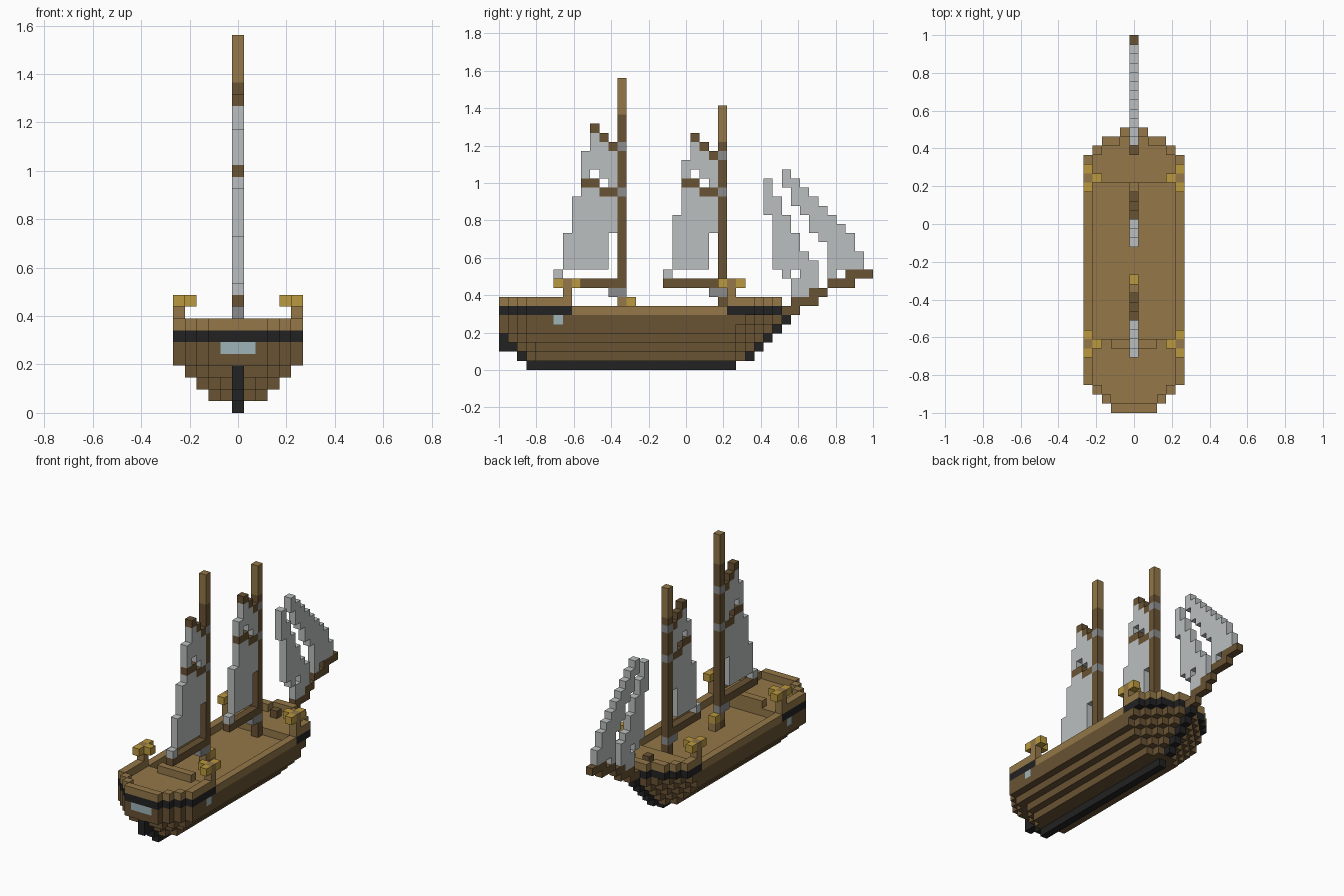
import bpy, bmesh
from mathutils import Vector

cube = bpy.data.objects.get("Cube")
if cube:
    bpy.data.objects.remove(cube, do_unlink=True)

U = 2 / 41  # block size
COLOURS = {
    "dark_wood": "685233", "light_wood": "937748", "black_trim": "222222",
    "sail_cloth": "bbbfbf", "rope_grey": "8c8c8c", "gold": "ba983f", "glass": "9db4b9",
}


def linear(c):
    return c / 12.92 if c <= 0.04045 else ((c + 0.055) / 1.055) ** 2.4


def make_material(name, code):
    rgb = [linear(int(code[n:n + 2], 16) / 255) for n in (0, 2, 4)]
    mat = bpy.data.materials.new(name)
    mat.use_nodes = True
    mat.diffuse_color = (*rgb, 1)
    bsdf = mat.node_tree.nodes["Principled BSDF"]
    bsdf.inputs["Base Color"].default_value = (*rgb, 1)
    bsdf.inputs["Roughness"].default_value = 0.9
    return mat


MATS = {name: make_material(name, code) for name, code in COLOURS.items()}
cells = {}  # block position -> (part, colour)


def put(part, colour, xs, ys, zs):
    """Fill a box of blocks; each argument is a number or an inclusive pair."""
    spans = [(s, s) if isinstance(s, int) else s for s in (xs, ys, zs)]
    for i in range(spans[0][0], spans[0][1] + 1):
        for j in range(spans[1][0], spans[1][1] + 1):
            for k in range(spans[2][0], spans[2][1] + 1):
                cells[i, j, k] = (part, colour)


def half_width(j, k):
    """Half width of the hull in blocks at length j and layer k, -1 outside."""
    start = max(0, 4 - k)
    end = min(30, 25 + k)
    if j < start or j > end:
        return -1
    bow = (1, 3, 4, 5) if k > 5 else (1, 2, 3, 4, 5)
    bow_limit = bow[min(end - j, len(bow) - 1)]
    stern_limit = (2 if k > 2 else 1) + j - start
    return min(5, k + 1, bow_limit, stern_limit)


# Hull planking with the deck set inside the top layer
for k in range(1, 6):
    for j in range(31):
        w = half_width(j, k)
        if w >= 0:
            put("hull", "dark_wood", (-w, w), j, k)
            if k == 5 and 7 < j < 25:
                put("deck", "light_wood", (1 - w, w - 1), j, k)

# Raised end decks, black band and bulwark rails
for j in range(31):
    raised = j < 8 or j > 24
    w = half_width(j, 6)
    inner = w - 1
    if raised:
        inner = min(inner, half_width(j - 1, 6) if j < 8 else half_width(j + 1, 6))
    for i in range(-w, w + 1):
        edge = abs(i) > inner or j in (0, 30)
        if not raised:
            if edge:
                put("gunwale", "light_wood", i, j, 6)
        elif edge:
            put("hull_band", "black_trim", i, j, 6)
            put("bulwark", "light_wood", i, j, 7)
        else:
            put("end_deck", "light_wood", i, j, 6)
put("quarterdeck_step", "light_wood", (-2, 2), 7, 7)
for side in (-4, 4):
    put("end_deck", "light_wood", side, (7, 7), 6)
    put("end_deck", "light_wood", side, 25, 6)

# Keel, sternpost and stem
put("keel", "black_trim", 0, (3, 25), 0)
put("keel", "black_trim", 0, 2, 1)
put("keel", "black_trim", 0, (0, 1), 2)
put("keel", "black_trim", 0, 0, 3)
for k in range(1, 6):
    put("stem", "black_trim", 0, 26 + k, k)

# Windows
put("stern_window", "glass", (-1, 1), 0, 5)
for side in (-5, 5):
    put("side_window", "glass", side, 6, 5)

# Bowsprit climbing in steps
for k, j0, j1 in ((6, 31, 32), (7, 32, 34), (8, 34, 35), (9, 36, 38), (10, 38, 40)):
    put("bowsprit", "dark_wood", 0, (j0, j1), k)
put("bowsprit", "dark_wood", 0, 28, 7)

# Lanterns on rail posts
for side in (-1, 1):
    for j in (7, 25):
        put("lantern", "gold", 5 * side, (j - 1, j + 1), 9)
        put("lantern", "gold", 4 * side, j, 9)
        put("lantern_post", "light_wood", 5 * side, j, (8, 9))


def rig(name, m, gaff, wood_top, boom_start, lower_rows):
    """Mast at length m with gaff, topsail, yard, lower sail and boom."""
    mast, sail, spar = name + "_mast", name + "_sail", name + "_spars"
    put(mast, "dark_wood", 0, m, (6, wood_top))
    put(mast, "light_wood", 0, m, (wood_top + 1, wood_top + 4))
    for k in (8, 19, gaff - 2):
        put(mast, "rope_grey", 0, m, k)
    put(mast, "rope_grey", 0, m - 1, 8)
    # Topsail under the sloping gaff
    for step in range(3):
        put(sail, "sail_cloth", 0, (m - 3, m - 3 + step), gaff - step)
        put(spar, "dark_wood", 0, m - 3 + step, gaff - step)
    put(sail, "sail_cloth", 0, (m - 4, m - 1), (22, gaff - 3))
    put(sail, "sail_cloth", 0, m - 4, 21)
    put(sail, "sail_cloth", 0, (m - 2, m - 1), 21)
    put(sail, "sail_cloth", 0, m - 1, 20)
    # Yard between the two sails
    put(spar, "dark_wood", 0, (m - 4, m - 3), 20)
    put(spar, "dark_wood", 0, (m - 2, m - 1), 19)
    put(sail, "sail_cloth", 0, (m - 4, m - 3), 19)
    # Lower sail and boom
    for fore, aft, k0, k1 in lower_rows:
        put(sail, "sail_cloth", 0, (m - aft, m - fore), (k0, k1))
    put(sail, "sail_cloth", 0, boom_start, 10)
    put(spar, "dark_wood", 0, (boom_start, m - 1), 9)


rig("main", 13, 26, 27, 6, ((1, 5, 15, 18), (2, 6, 11, 14)))
rig("fore", 24, 25, 24, 18, ((1, 4, 17, 18), (1, 5, 15, 16), (2, 5, 11, 14)))
put("main_mast", "light_wood", 0, 13, 7)

# Bell on a short post by the main mast
put("bell_post", "light_wood", 0, 14, 6)
put("bell", "gold", 0, 14, 7)

# Headsails, listed from the top row down
INNER = ((29, 29), (29, 29), (29, 30), (29, 30), (30, 31), (30, 31), (30, 32),
         (30, 32), (30, 33), (30, 34), (33, 34), (32, 34), (32, 33))
OUTER = ((31, 31), (31, 32), (32, 33), (32, 34), (33, 35), (34, 36),
         (34, 37), (35, 38), (36, 38), (36, 39), (36, 39), (36, 36))
for name, top, rows in (("inner_jib", 20, INNER), ("outer_jib", 21, OUTER)):
    for drop, span in enumerate(rows):
        put(name, "sail_cloth", 0, span, top - drop)
put("inner_jib", "sail_cloth", 0, 31, 10)


def build(part):
    """Mesh the exposed block faces of one part."""
    bm = bmesh.new()
    slots, corners = [], {}

    def corner(p):
        key = tuple(round(c * 2) for c in p)
        if key not in corners:
            x, y, z = p
            corners[key] = bm.verts.new((x * U, y * U - 1, z * U))
        return corners[key]

    for pos, (owner, colour) in cells.items():
        if owner != part:
            continue
        if colour not in slots:
            slots.append(colour)
        centre = Vector(pos) + Vector((0, 0.5, 0.5))
        for axis in range(3):
            for sign in (-1, 1):
                n = Vector((0, 0, 0))
                n[axis] = sign
                if tuple(int(a + b) for a, b in zip(pos, n)) in cells:
                    continue
                a = Vector((0, 0, 0))
                a[(axis + 1) % 3] = 0.5
                b = n.cross(a)
                mid = centre + n / 2
                quad = (mid - a - b, mid + a - b, mid + a + b, mid - a + b)
                face = bm.faces.new([corner(p) for p in quad])
                face.material_index = slots.index(colour)
    mesh = bpy.data.meshes.new(part)
    bm.to_mesh(mesh)
    bm.free()
    for colour in slots:
        mesh.materials.append(MATS[colour])
    bpy.context.collection.objects.link(bpy.data.objects.new(part, mesh))


for part in dict.fromkeys(owner for owner, colour in cells.values()):
    build(part)
